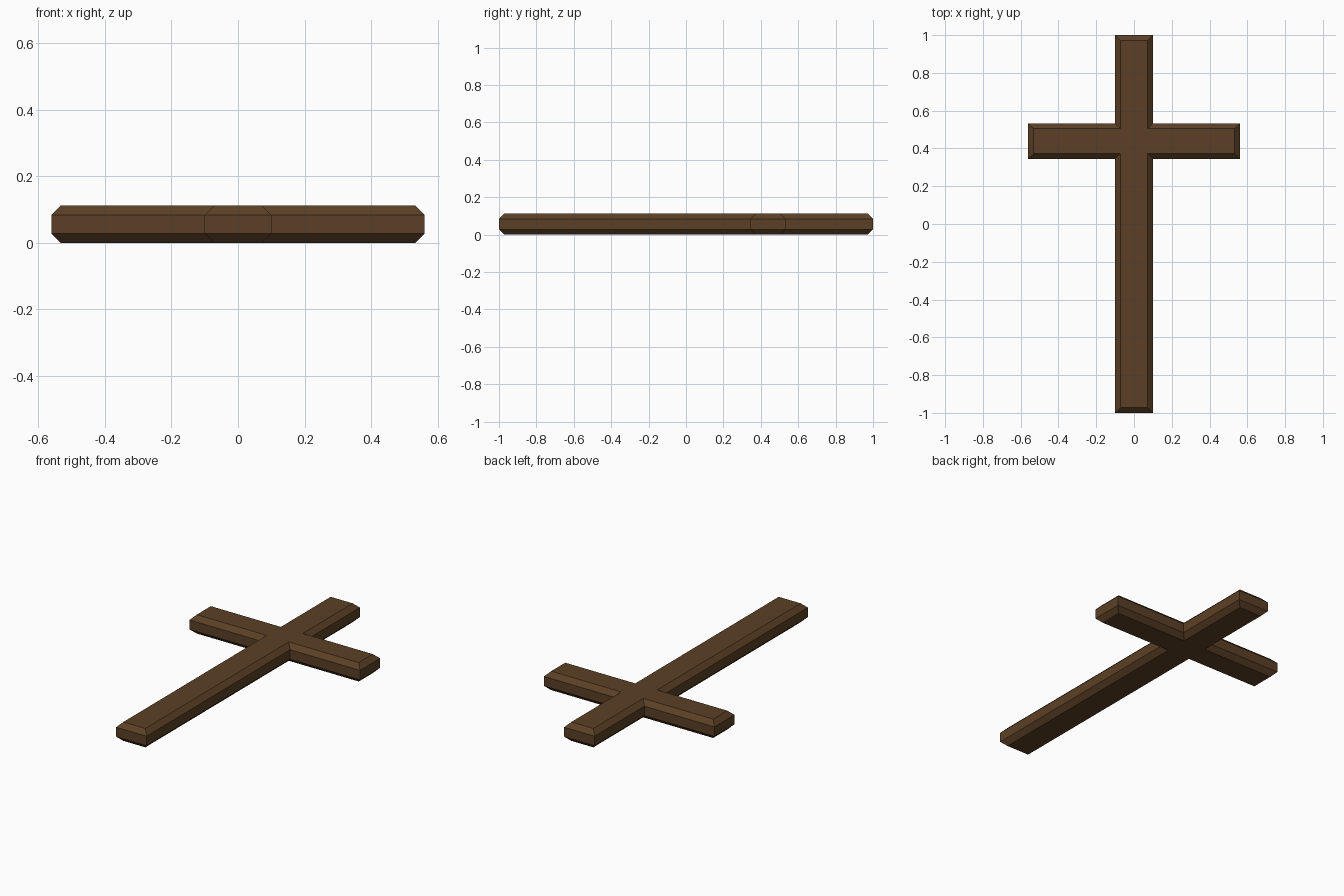
import bpy
import bmesh

if "Cube" in bpy.data.objects:
    bpy.data.objects.remove(bpy.data.objects["Cube"])

CHAMFER, HEIGHT = 0.028, 0.112


def outline(c):
    # Cross outline inset by c, counter-clockwise
    w, arm, top = 0.1 - c, 0.56 - c, 1.0 - c
    lo, hi = 0.345 + c, 0.533 - c
    right = [(w, -top), (w, lo), (arm, lo), (arm, hi), (w, hi), (w, top)]
    return right + [(-x, y) for x, y in reversed(right)]


wood = bpy.data.materials.new("dark_brown_wood")
wood.diffuse_color = (0.105, 0.051, 0.019, 1)
wood.use_nodes = True
wood.node_tree.nodes["Principled BSDF"].inputs["Base Color"].default_value = wood.diffuse_color

# Stacked outlines: bottom chamfer, straight sides, top chamfer
bm = bmesh.new()
levels = [(0, CHAMFER), (CHAMFER, 0), (HEIGHT - CHAMFER, 0), (HEIGHT, CHAMFER)]
rings = [[bm.verts.new((x, y, z)) for x, y in outline(c)] for z, c in levels]
n = len(rings[0])
for a, b in zip(rings, rings[1:]):
    for i in range(n):
        j = (i + 1) % n
        bm.faces.new((a[i], a[j], b[j], b[i]))

# Flat caps: upright in three pieces plus two arms
for ring, flip in ((rings[0], True), (rings[-1], False)):
    for ids in ((0, 1, 10, 11), (1, 4, 7, 10), (4, 5, 6, 7), (1, 2, 3, 4), (7, 8, 9, 10)):
        vs = [ring[i] for i in ids]
        bm.faces.new(vs[::-1] if flip else vs)
bmesh.ops.recalc_face_normals(bm, faces=bm.faces[:])

mesh = bpy.data.meshes.new("wooden_cross")
bm.to_mesh(mesh)
bm.free()
mesh.materials.append(wood)
bpy.context.collection.objects.link(bpy.data.objects.new("wooden_cross", mesh))
